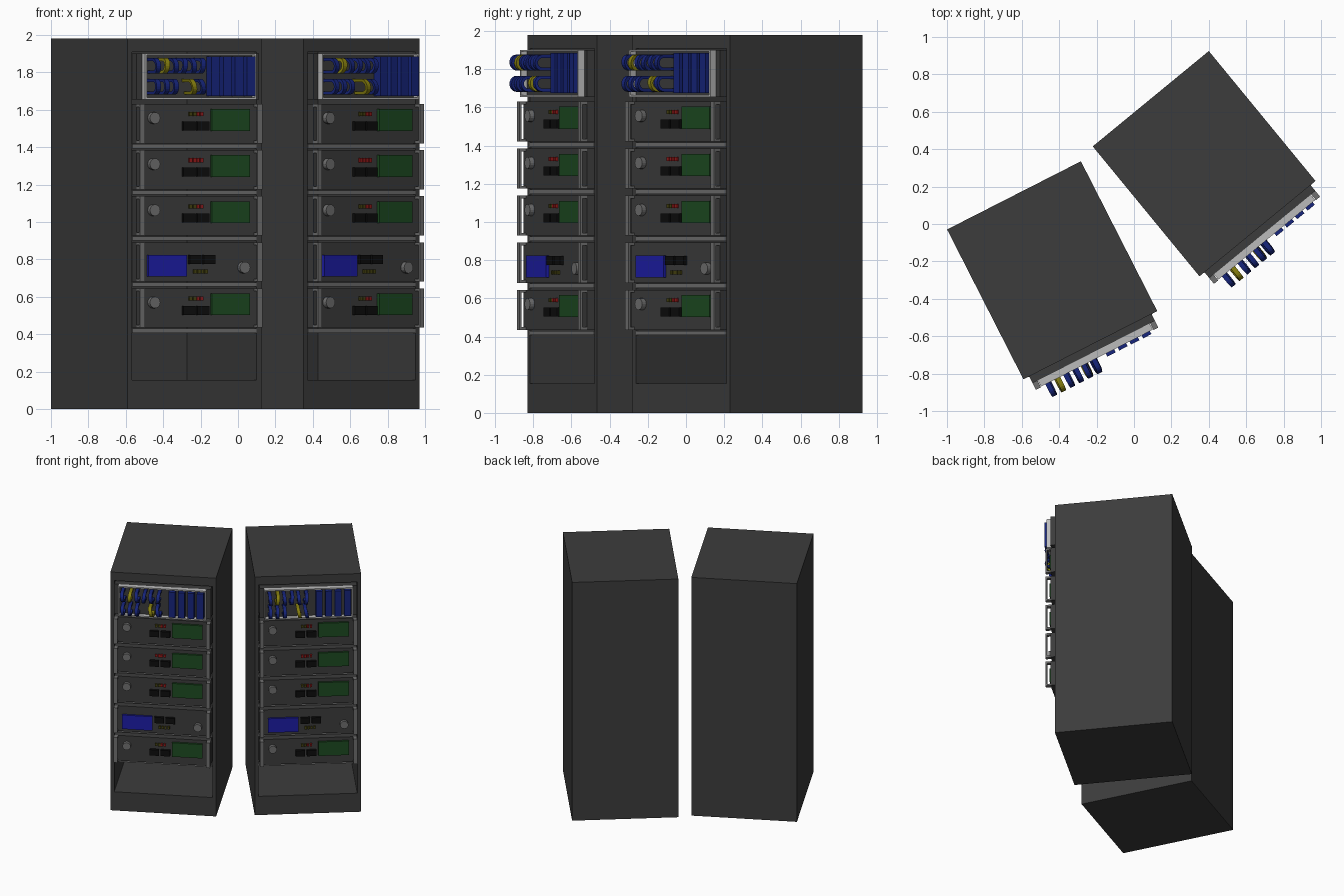
import bpy, bmesh
from math import radians, pi, sin, cos
from mathutils import Matrix, Vector

if "Cube" in bpy.data.objects:
    bpy.data.objects.remove(bpy.data.objects["Cube"])

COLORS = {"dark": (0.045, 0.045, 0.045), "mid": (0.16, 0.16, 0.16), "light": (0.5, 0.5, 0.5),
          "black": (0.004, 0.004, 0.004), "green": (0.012, 0.07, 0.015), "blue": (0.012, 0.012, 0.38),
          "cable_blue": (0.008, 0.018, 0.2), "yellow": (0.25, 0.22, 0.005),
          "olive": (0.06, 0.055, 0.005), "red": (0.3, 0.01, 0.01)}
MATS = {}
for key, c in COLORS.items():
    MATS[key] = bpy.data.materials.new(key)
    MATS[key].diffuse_color = (*c, 1)


def add(name, bm, mat, M):
    bmesh.ops.recalc_face_normals(bm, faces=bm.faces[:])
    me = bpy.data.meshes.new(name)
    bm.to_mesh(me)
    bm.free()
    me.materials.append(MATS[mat])
    ob = bpy.data.objects.new(name, me)
    bpy.context.collection.objects.link(ob)
    ob.matrix_world = M
    return ob


def cube_into(bm, x, y, z):
    """Axis-aligned box from (min, max) pairs."""
    T = Matrix.Translation([(a + b) / 2 for a, b in (x, y, z)])
    S = Matrix.Diagonal([b - a for a, b in (x, y, z)] + [1])
    return bmesh.ops.create_cube(bm, size=1, matrix=T @ S)["verts"]


def boxes(name, mat, M, *specs):
    bm = bmesh.new()
    for s in specs:
        cube_into(bm, *s)
    return add(name, bm, mat, M)


def cabinet(M):
    # Outer shell with one deep opening pushed in from the front
    bm = bmesh.new()
    cube_into(bm, (-0.4015, 0.4015), (-0.4495, 0.4495), (0, 1.98))
    bm.normal_update()
    front = min(bm.faces, key=lambda f: f.calc_center_median().y)
    bmesh.ops.inset_region(bm, faces=[front], thickness=0.02)
    for v in front.verts:
        v.co.x = 0.373 if v.co.x > 0 else -0.373
        v.co.z = 1.91 if v.co.z > 1 else 0.155
    new = bmesh.ops.extrude_face_region(bm, geom=[front])["geom"]
    bmesh.ops.translate(bm, vec=(0, 0.82, 0), verts=[g for g in new if isinstance(g, bmesh.types.BMVert)])
    if front.is_valid:
        bmesh.ops.delete(bm, geom=[front], context="FACES_ONLY")
    add("cabinet", bm, "dark", M)


def cable(name, mat, M, x, z, lean):
    # Flat strip bent into a U that sticks out of the patch panel
    ro, ri, w, yc = 0.042, 0.025, 0.013, -0.563
    path = [(-0.488, 1.0, 0)]
    path = [(None, 1)] + [(pi * i / 10, 0) for i in range(11)] + [(None, -1)]
    bm = bmesh.new()
    rings = []
    for a, side in path:
        ring = []
        for r, sx in ((ro, -w), (ro, w), (ri, w), (ri, -w)):
            y, h = (-0.488, r * side) if a is None else (yc - r * sin(a), r * cos(a))
            ring.append(bm.verts.new((x + sx + lean * h, y, z + h)))
        rings.append(ring)
    for a, b in zip(rings, rings[1:]):
        for i in range(4):
            j = (i + 1) % 4
            bm.faces.new((a[i], a[j], b[j], b[i]))
    bm.faces.new(rings[0])
    bm.faces.new(rings[-1])
    add(name, bm, mat, M)


def handles(M):
    # Pair of C-shaped side handles
    specs = []
    for s in (-1, 1):
        x = tuple(sorted((s * 0.338, s * 0.367)))
        specs.append((x, (-0.53, -0.517), (-0.105, 0.105)))
        for t in (-1, 1):
            specs.append((x, (-0.517, -0.488), tuple(sorted((t * 0.105, t * 0.09)))))
    boxes("unit_handles", "mid", M, *specs)


def server_unit(M, screen, led_a, led_b):
    boxes("unit_body", "dark", M, ((-0.367, 0.367), (-0.49, 0.33), (-0.105, 0.105)))
    handles(M)
    boxes("screen", screen, M, ((0.075, 0.305), (-0.508, -0.488), (-0.038, 0.078)))
    boxes("buttons", "black", M, *[((x, x + 0.071), (-0.512, -0.488), (-0.036, 0.012)) for x in (-0.096, -0.012)])
    for x, c in ((-0.055, led_a), (-0.012, led_b)):
        boxes("indicator_lights", c, M, *[((x + d, x + d + 0.017), (-0.503, -0.488), (0.04, 0.062)) for d in (0, 0.023)])
    bm = bmesh.new()
    bmesh.ops.create_cone(bm, cap_ends=True, segments=16, radius1=0.031, radius2=0.031, depth=0.03,
                          matrix=Matrix.Translation((-0.27, -0.503, 0.03)) @ Matrix.Rotation(pi / 2, 4, "X"))
    add("knob", bm, "mid", M)


def patch_panel(M):
    z0, z1, w, t = 1.655, 1.902, 0.335, 0.01
    yr = (-0.527, -0.488)
    boxes("patch_panel_body", "dark", M, ((-0.367, 0.367), (-0.49, 0.33), (z0, z1)))
    boxes("patch_panel_frame", "light", M,
          ((-w, -w + t), yr, (z0, z1)), ((w - t, w), yr, (z0, z1)),
          ((-w + t, w - t), yr, (z0, z0 + t)), ((-w + t, w - t), yr, (z1 - t, z1)))
    # Two rows of looped cables, with one gap in the lower row
    for i in range(6):
        x = -0.292 + 0.054 * i
        cable("upper_cable", "yellow" if i == 1 else "cable_blue", M, x, 1.835, 0.1 if i % 2 else -0.1)
        if i != 3:
            cable("lower_cable", "yellow" if i == 4 else "cable_blue", M, x, 1.724, -0.2 if i > 3 else 0.0)
    boxes("module_slats", "cable_blue", M,
          *[((x - 0.025, x + 0.025), (-0.545, -0.488), (1.675, 1.886))
            for x in (0.078, 0.15, 0.221, 0.293)])


def rack(cx, cy, angle):
    M = Matrix.Translation((cx, cy, 0)) @ Matrix.Rotation(radians(angle), 4, "Z")
    cabinet(M)
    leds = [("olive", "red"), ("olive", "olive"), ("olive", "red"), ("red", "red"), ("olive", "red")]
    for i, (a, b) in enumerate(leds):
        zc = 0.54 + 0.2465 * i
        U = M @ Matrix.Translation((0, 0, zc))
        flipped = i == 1   # this unit is mounted upside down
        if flipped:
            U = U @ Matrix.Rotation(pi, 4, "Y")
        server_unit(U, "blue" if flipped else "green", a, b)
        boxes("shelf", "mid", M, ((-0.372, 0.372), (-0.452, 0.36), (zc - 0.132, zc - 0.11)))
    patch_panel(M)


rack(-0.4375, -0.2475, 27.0)
rack(0.375, 0.3225, 39.4)

for m in bpy.data.materials:
    if m.users and not m.is_grease_pencil:
        m.use_nodes = True
        m.node_tree.nodes["Principled BSDF"].inputs["Base Color"].default_value = m.diffuse_color
